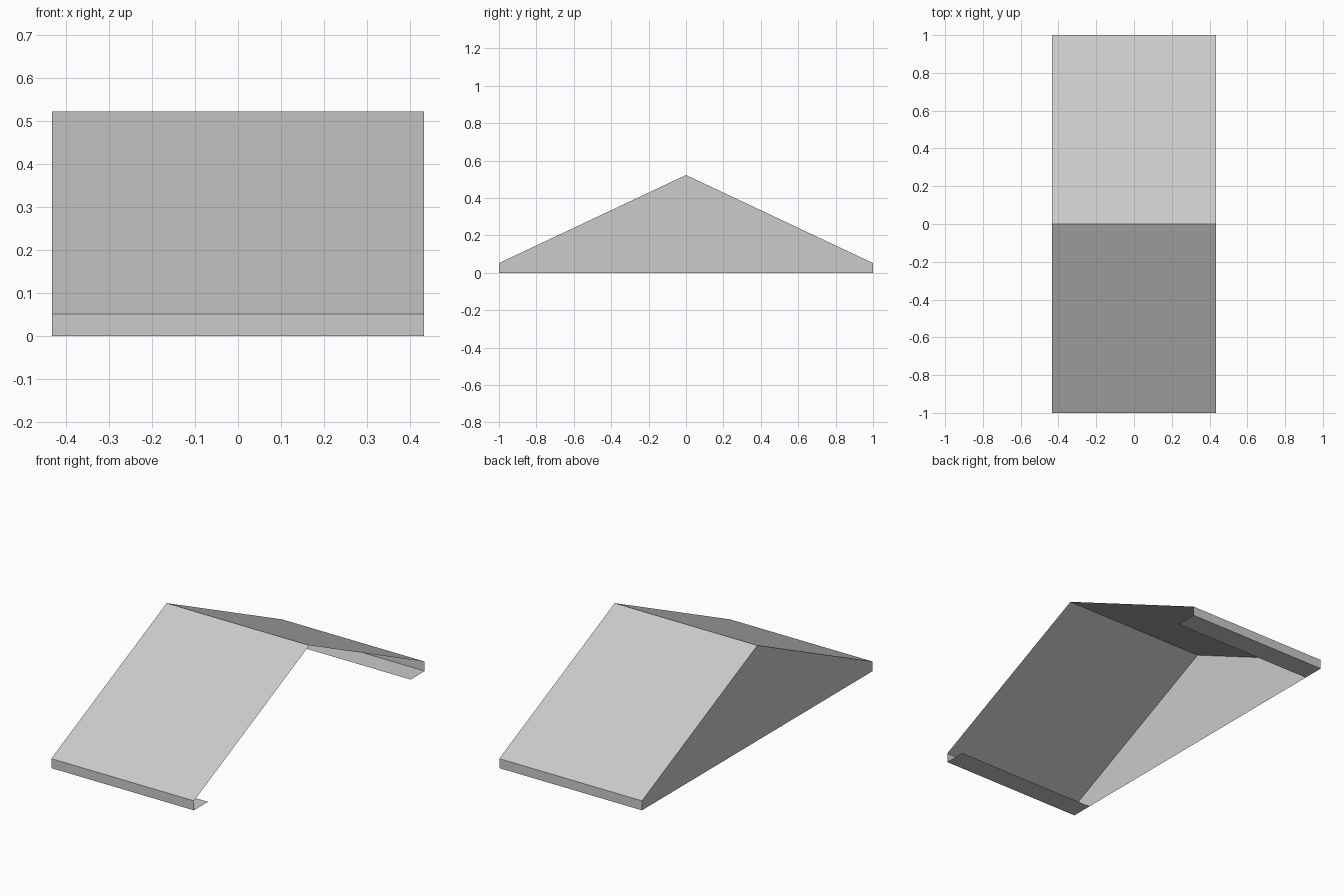
import bpy

cube = bpy.data.objects.get("Cube")
if cube:
    bpy.data.objects.remove(cube, do_unlink=True)

HALF_WIDTH, HALF_DEPTH = 0.433, 1.0
EAVE, RIDGE, LIP = 0.052, 0.523, 0.122

grey = bpy.data.materials.new("plain grey")
grey.use_nodes = True
colour = (0.6, 0.595, 0.585, 1)
grey.diffuse_color = colour
grey.node_tree.nodes["Principled BSDF"].inputs["Base Color"].default_value = colour


def add_mesh(name, verts, faces):
    mesh = bpy.data.meshes.new(name)
    mesh.from_pydata(verts, [], faces)
    mesh.materials.append(grey)
    obj = bpy.data.objects.new(name, mesh)
    bpy.context.collection.objects.link(obj)
    return obj


def sheet(name, path):
    """Sweep an open y-z path across the full width as a thin surface."""
    verts = [(x, y, z) for y, z in path for x in (-HALF_WIDTH, HALF_WIDTH)]
    faces = [(2 * i, 2 * i + 1, 2 * i + 3, 2 * i + 2) for i in range(len(path) - 1)]
    return add_mesh(name, verts, faces)


# Half outline from the inner lip edge up to the ridge, then mirrored
front = [(LIP - HALF_DEPTH, 0), (-HALF_DEPTH, 0), (-HALF_DEPTH, EAVE), (0, RIDGE)]
back = [(-y, z) for y, z in reversed(front)]

# Two roof slopes, each with its eave wall and bottom lip
sheet("front_roof_slope", front[2:])
sheet("back_roof_slope", back[:2])
sheet("front_eave", front[:3])
sheet("back_eave", back[1:])

# Gable closing the right end; the left end and the bottom stay open
outline = front[1:] + back[1:3]
add_mesh("right_gable", [(-HALF_WIDTH, y, z) for y, z in outline], [range(len(outline))])
